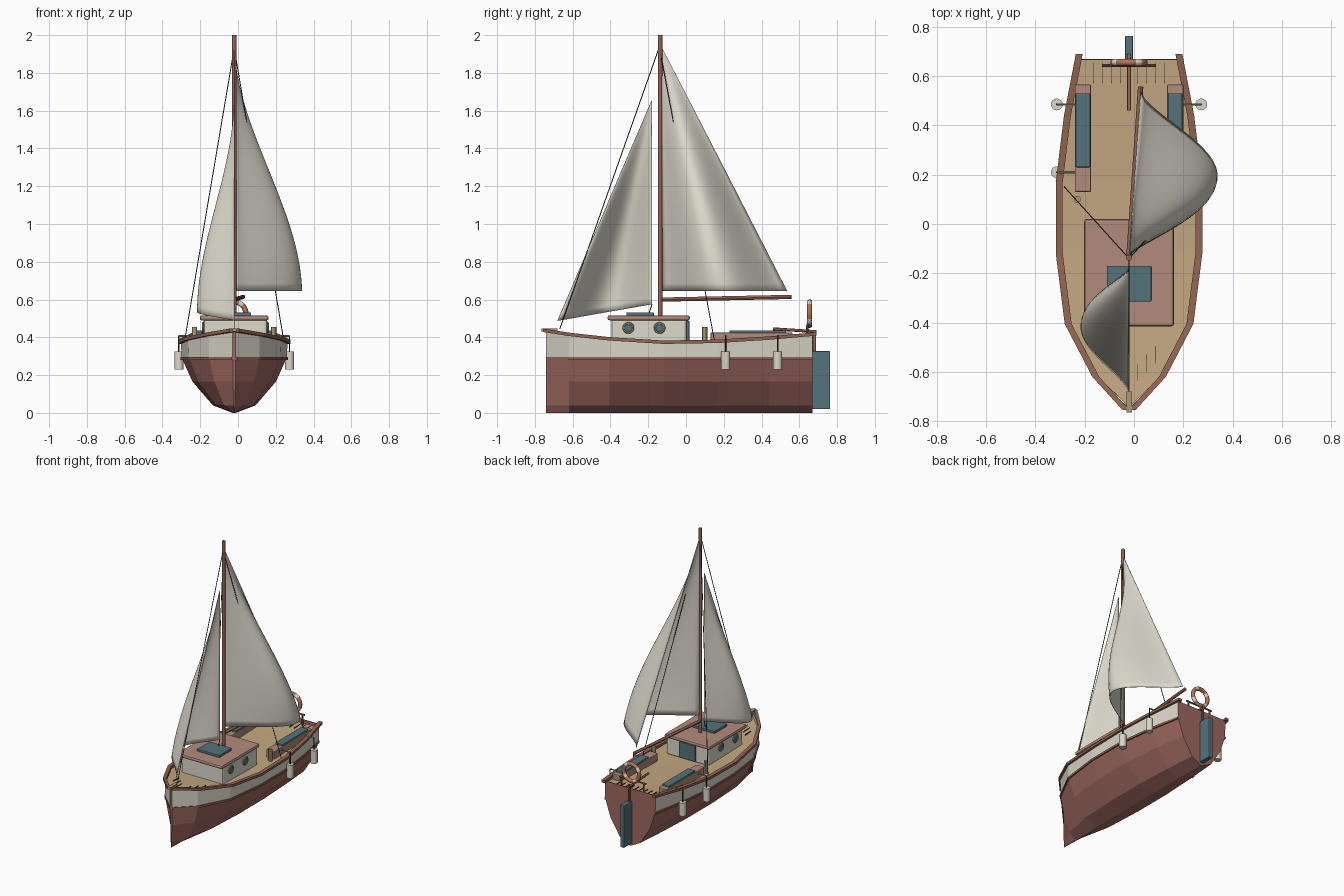
import bpy, bmesh, math
from mathutils import Vector

if "Cube" in bpy.data.objects:
    bpy.data.objects.remove(bpy.data.objects["Cube"])

CX = -0.02  # centreline of the boat


def mat(name, *rgb):
    m = bpy.data.materials.new(name)
    m.diffuse_color = (*rgb, 1)
    m.use_nodes = True
    m.node_tree.nodes["Principled BSDF"].inputs["Base Color"].default_value = m.diffuse_color
    return m


RED = mat("red", .35, .14, .12)
WHITE = mat("white", .72, .69, .60)
DECK = mat("deck_tan", .55, .39, .22)
WOOD = mat("wood", .29, .13, .085)
ROOF = mat("roof_pink", .45, .26, .20)
BLUE = mat("blue", .09, .17, .20)
ROPE = mat("rope", .04, .04, .045)
OLIVE = mat("olive", .38, .33, .18)
BUOY = mat("buoy", .45, .17, .10)


def mesh_obj(name, verts, faces, *mats, smooth=False):
    me = bpy.data.meshes.new(name)
    me.from_pydata([tuple(v) for v in verts], [], faces)
    bm = bmesh.new()
    bm.from_mesh(me)
    bmesh.ops.recalc_face_normals(bm, faces=bm.faces)
    bm.to_mesh(me)
    bm.free()
    for m in mats:
        me.materials.append(m)
    for p in me.polygons:
        p.use_smooth = smooth
    ob = bpy.data.objects.new(name, me)
    bpy.context.collection.objects.link(ob)
    return ob


def box(name, x, y, z, m, bevel=0):
    """Box from (min, max) ranges."""
    bpy.ops.mesh.primitive_cube_add(size=1, location=[sum(r) / 2 for r in (x, y, z)])
    ob = bpy.context.object
    ob.name = name
    ob.scale = [r[1] - r[0] for r in (x, y, z)]
    bpy.ops.object.transform_apply(location=False, rotation=False)
    ob.data.materials.append(m)
    if bevel:
        b = ob.modifiers.new("bevel", 'BEVEL')
        b.width, b.segments = bevel, 2
    return ob


def rod(name, a, b, r, m, n=12):
    a, b = Vector(a), Vector(b)
    d = b - a
    bpy.ops.mesh.primitive_cylinder_add(vertices=n, radius=r, depth=d.length, location=(a + b) / 2)
    ob = bpy.context.object
    ob.name = name
    ob.rotation_euler = d.to_track_quat('Z', 'Y').to_euler()
    ob.data.materials.append(m)
    bpy.ops.object.shade_smooth_by_angle()
    return ob


# Hull stations: y, half width, sheer height
ST = [(-.74, .008, .437), (-.62, .135, .416), (-.405, .247, .392), (-.12, .283, .374),
      (.17, .283, .379), (.44, .25, .396), (.67, .205, .416)]
LEVELS = [(0, .03), (.04, .40), (.165, .78), (.29, .98)]  # height, width ratio


def section(y, w, sheer):
    half = [(w * k, z) for z, k in LEVELS] + [(w, sheer)]
    return [(CX - a, y, z) for a, z in reversed(half)] + [(CX + a, y, z) for a, z in half]


# Hull
verts = [v for s in ST for v in section(*s)]
n = 10
faces = [(i * n + j, i * n + j + 1, (i + 1) * n + j + 1, (i + 1) * n + j)
         for i in range(len(ST) - 1) for j in range(n - 1)]
white = {k for k in range(len(faces)) if k % 9 in (0, 8)}
faces += [tuple(range(n)), tuple(range(len(verts) - n, len(verts)))]
hull = mesh_obj("hull", verts, faces, RED, WHITE)
for p in hull.data.polygons:
    p.material_index = int(p.index in white)
hull.modifiers.new("wall", 'SOLIDIFY').thickness = .006


# Deck, slightly below the sheer
def deck_z(s):
    return .366 + .55 * (s - .374)


verts = [(CX + k * (w - .004), y, deck_z(s)) for y, w, s in ST for k in (-1, 1)]
mesh_obj("deck", verts, [(2 * i, 2 * i + 1, 2 * i + 3, 2 * i + 2) for i in range(len(ST) - 1)], DECK)


# Rails running along the hull sides
def rail(name, pts, width, height, m):
    for side, label in ((-1, "left"), (1, "right")):
        vs, fs = [], []
        for y, w, z in pts:
            for a, b in ((-1, -1), (1, -1), (1, 1), (-1, 1)):
                vs.append((CX + side * (w + a * width / 2), y, z + b * height / 2))
        for i in range(len(pts) - 1):
            for j in range(4):
                k = (j + 1) % 4
                fs.append((4 * i + j, 4 * i + k, 4 * i + 4 + k, 4 * i + 4 + j))
        e = len(vs)
        fs += [(0, 1, 2, 3), (e - 4, e - 3, e - 2, e - 1)]
        mesh_obj(name + "_" + label, vs, fs, m)


top = [(-.755, .012, .437)] + ST[1:-1] + [(.69, .202, .418)]
rail("gunwale", top, .028, .018, WOOD)
rail("rubbing_strake", [(y, w * .985 + .001, .288) for y, w, s in ST], .010, .014, WOOD)

# Deck plank seams at bow and stern
for i in range(-4, 5):
    x = CX + i * .036
    box("stern_seam", (x - .001, x + .001), (.57, .655), (.376, .391), ROPE)
    if abs(i) < 4 and i:
        y0 = -.67 + abs(i) * .035
        box("bow_seam", (x - .001, x + .001), (y0, y0 + .07), (.375, .391), ROPE)

# Bow fitting, rudder and tiller
box("bow_fitting", (CX - .011, CX + .011), (-.765, -.68), (.432, .448), OLIVE)
box("rudder", (CX - .016, CX + .016), (.665, .763), (.02, .327), BLUE, .004)
rod("rudder_stock", (CX, .68, .30), (CX, .68, .44), .009, WOOD)
rod("tiller", (CX, .69, .43), (CX, .46, .445), .008, WOOD)

# Cabin
box("cabin", (CX - .162, CX + .175), (-.395, .005), (.36, .50), WHITE, .015)
box("cabin_roof", (CX - .182, CX + .182), (-.415, .02), (.49, .516), ROOF, .01)
box("roof_hatch", (CX - .09, CX + .09), (-.315, -.17), (.512, .532), BLUE, .004)
box("cabin_door", (CX - .065, CX + .065), (0, .018), (.375, .488), BLUE, .003)
for side, wall in ((-1, .162), (1, .175)):
    for y in (-.305, -.14):
        x = CX + side * wall
        rod("porthole_glass", (x - side * .01, y, .45), (x + side * .005, y, .45), .024, BLUE, 20)
        bpy.ops.mesh.primitive_torus_add(major_radius=.025, minor_radius=.006, major_segments=20,
                                         minor_segments=6, location=(x + side * .003, y, .45),
                                         rotation=(0, math.pi / 2, 0))
        bpy.context.object.name = "porthole_ring"
        bpy.context.object.data.materials.append(OLIVE)

# Benches, winches, fenders and shrouds on both sides
for s in (-1, 1):
    bx = CX + s * .187
    box("bench", (bx - .033, bx + .033), (.13, .565), (.36, .425), ROOF, .005)
    box("bench_cushion", (bx - .03, bx + .03), (.23, .53), (.42, .437), BLUE, .006)
    rod("winch", (CX + s * .21, .10, .36), (CX + s * .21, .10, .455), .014, OLIVE)
    for y in (.21, .485):
        x = CX + s * .293
        rod("fender", (x, y, .23), (x, y, .325), .024, WHITE, 14)
        rod("fender_rope", (x, y, .32), (x, y, .41), .004, ROPE, 6)
        rod("fender_arm", (x, y, .408), (CX + s * .22, y, .408), .005, OLIVE, 6)
    rod("shroud", (CX, -.14, 1.93), (CX + s * .262, .15, .385), .0025, ROPE, 6)
rod("forestay", (CX, -.14, 1.94), (CX, -.668, .445), .0025, ROPE, 6)
rod("jib_sheet", (CX, -.18, .575), (CX, -.20, .515), .0025, ROPE, 6)

# Mast and boom
rod("mast", (CX, -.137, .36), (CX, -.137, 2.0), .012, WOOD, 16)
rod("boom", (CX, -.125, .60), (.027, .557, .614), .011, WOOD, 12)

# Stern rail with lifebuoy
for s in (-1, 1):
    rod("stern_post", (CX + s * .09, .642, .36), (CX + s * .09, .642, .465), .006, WOOD, 8)
rod("stern_rail", (CX - .107, .642, .465), (CX + .107, .642, .465), .006, WOOD, 8)
bpy.ops.mesh.primitive_torus_add(major_radius=.062, minor_radius=.014, major_segments=32, minor_segments=10,
                                 location=(CX, .655, .525), rotation=(math.pi / 2, 0, 0))
ring = bpy.context.object
ring.name = "lifebuoy"
ring.data.materials.append(BUOY)
ring.data.materials.append(WHITE)
for p in ring.data.polygons:
    p.use_smooth = True
    a = math.atan2(p.center.y, p.center.x) + math.pi / 4
    p.material_index = int((a % (math.pi / 2)) < .4)


# Sails: rows narrowing to the head, bellied sideways
def sail(name, inner, outer, head, belly, ns=24, nt=32):
    inner, outer, head = Vector(inner), Vector(outer), Vector(head)
    vs, fs = [], []
    for j in range(nt + 1):
        u = 1 - j / nt * .995
        a, b = head.lerp(inner, u), head.lerp(outer, u)
        for i in range(ns + 1):
            s = i / ns
            p = a.lerp(b, s)
            p.x += belly * max(0, math.sin(math.pi * s ** .93)) ** 1.4 * (3 * u * u - 2 * u ** 3)
            vs.append(p)
    for j in range(nt):
        for i in range(ns):
            k = j * (ns + 1) + i
            fs.append((k, k + 1, k + ns + 2, k + ns + 1))
    ob = mesh_obj(name, vs, fs, WHITE, smooth=True)
    mod = ob.modifiers.new("cloth", 'SOLIDIFY')
    mod.thickness, mod.offset = .004, 0


sail("mainsail", (CX, -.125, .645), (.027, .535, .645), (CX, -.13, 1.94), .335)
sail("jib", (CX, -.18, .575), (CX, -.68, .488), (CX, -.18, 1.66), -.195)
